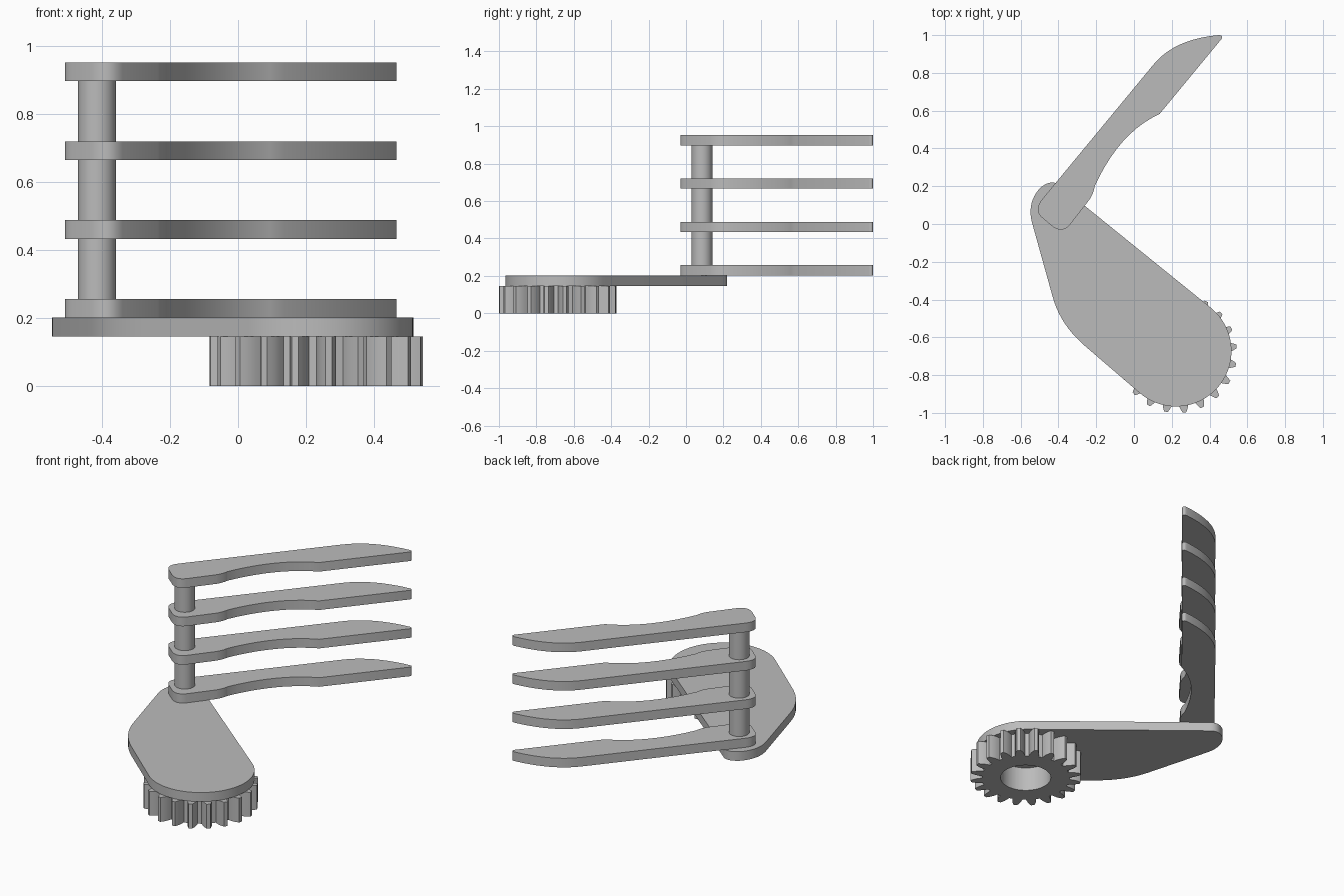
import bpy
import bmesh
from math import sin, cos, pi, radians
from mathutils import Vector

cube = bpy.data.objects.get("Cube")
if cube:
    bpy.data.objects.remove(cube, do_unlink=True)

grey = bpy.data.materials.new("plain grey")
grey.use_nodes = True
GREY = (0.5, 0.5, 0.5, 1)
grey.diffuse_color = GREY
grey.node_tree.nodes["Principled BSDF"].inputs["Base Color"].default_value = GREY


def finish(bm, name):
    """Turn a bmesh into a shaded object."""
    bmesh.ops.recalc_face_normals(bm, faces=bm.faces)
    mesh = bpy.data.meshes.new(name)
    bm.to_mesh(mesh)
    bm.free()
    mesh.materials.append(grey)
    obj = bpy.data.objects.new(name, mesh)
    bpy.context.collection.objects.link(obj)
    bpy.ops.object.select_all(action='DESELECT')
    obj.select_set(True)
    bpy.context.view_layer.objects.active = obj
    bpy.ops.object.shade_smooth_by_angle(angle=radians(25))
    return obj


def outline(path, steps=10):
    """Points of a path; an entry marked 'c' bends the line between its neighbours."""
    pts = []
    for i, p in enumerate(path):
        if len(p) == 2:
            pts.append(Vector(p))
            continue
        a, b, c = Vector(path[i - 1][:2]), Vector(p[:2]), Vector(path[(i + 1) % len(path)][:2])
        for k in range(1, steps):
            t = k / steps
            pts.append(a * (1 - t) ** 2 + b * 2 * t * (1 - t) + c * t * t)
    return pts


def slab(name, pts, z, height):
    bm = bmesh.new()
    base = bm.faces.new([bm.verts.new((p[0], p[1], z)) for p in pts])
    top = bmesh.ops.extrude_face_region(bm, geom=[base], use_keep_orig=True)
    moved = [v for v in top["geom"] if isinstance(v, bmesh.types.BMVert)]
    bmesh.ops.translate(bm, verts=moved, vec=(0, 0, height))
    return finish(bm, name)


def around(centre, radius, angle):
    return (centre[0] + radius * cos(angle), centre[1] + radius * sin(angle))


THICK = 0.055
PLATE_Z = 0.147
ARM_Z = PLATE_Z + THICK
GAP = 0.232

# Base plate: rounded tip at the post, large round end over the gear
round_end = [around((0.222, -0.672), 0.294, radians(-131 + 182.4 * k / 40)) for k in range(41)]
plate = [(-0.394, 0.204), (-0.435, 0.24, 'c'), (-0.495, 0.193), (-0.565, 0.12, 'c'),
         (-0.542, 0.015), (-0.431, -0.384), (-0.39, -0.535, 'c'), (-0.257, -0.648)]
slab("base_plate", outline(plate + round_end), PLATE_Z, THICK)

# Four identical arms
arm = [(0.103, 0.844), (0.214, 0.979, 'c'), (0.447, 1.0), (0.474, 1.0, 'c'), (0.463, 0.979),
       (0.135, 0.582), (-0.078, 0.486, 'c'), (-0.209, 0.198), (-0.213, 0.165, 'c'),
       (-0.235, 0.13), (-0.34, -0.005), (-0.38, -0.05, 'c'), (-0.43, -0.014),
       (-0.487, 0.034), (-0.532, 0.072, 'c'), (-0.487, 0.13)]
for n in range(4):
    slab(f"arm_{n + 1}", outline(arm), ARM_Z + n * GAP, THICK)

# Post sections between the arms
for n in range(3):
    ring = [around((-0.415, 0.085), 0.056, 2 * pi * k / 40) for k in range(40)]
    slab(f"post_{n + 1}", ring, ARM_Z + THICK + n * GAP, GAP - THICK)

# Spur gear with an open bore
CENTRE = (0.23, -0.685)
TEETH, BORE = 20, 0.143
pitch = 2 * pi / TEETH
tooth = [(0.25, 0.36), (0.268, 0.315), (0.286, 0.25), (0.302, 0.17), (0.315, 0.1)]
profile = [(r, -w) for r, w in tooth] + [(r, w) for r, w in reversed(tooth)]
bm = bmesh.new()
loops = []
for z in (0, PLATE_Z):
    for is_bore in (False, True):
        loop = []
        for t in range(TEETH):
            for r, w in profile:
                a = radians(6.8) + (t + w) * pitch
                loop.append(bm.verts.new((*around(CENTRE, BORE if is_bore else r, a), z)))
        loops.append(loop)
outer_low, bore_low, outer_high, bore_high = loops
for a, b in ((outer_low, outer_high), (bore_low, bore_high),
             (outer_low, bore_low), (outer_high, bore_high)):
    for i in range(len(a)):
        bm.faces.new((a[i - 1], a[i], b[i], b[i - 1]))
finish(bm, "gear")
